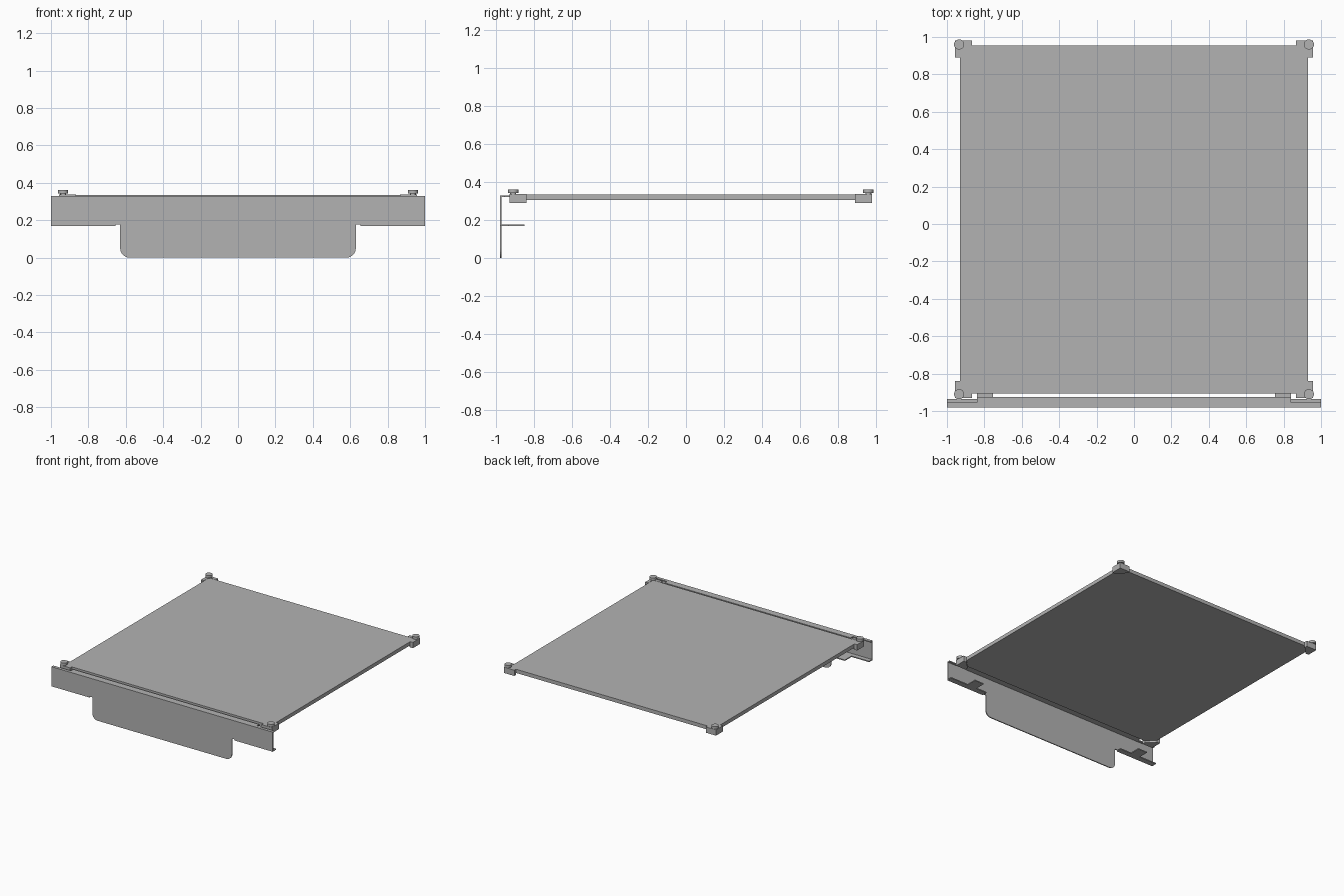
import bpy, bmesh, math

if "Cube" in bpy.data.objects:
    bpy.data.objects.remove(bpy.data.objects["Cube"])

grey = bpy.data.materials.new("light grey metal")
grey.use_nodes = True
GREY = (0.45, 0.45, 0.45, 1)
grey.diffuse_color = GREY
grey.node_tree.nodes["Principled BSDF"].inputs["Base Color"].default_value = GREY


def prism(name, outline, lo, hi, axis="z"):
    """Extrude an outline: (x, y) along z, or (x, z) along y."""
    bm = bmesh.new()
    place = (lambda a, b, c: (a, b, c)) if axis == "z" else (lambda a, b, c: (a, c, b))
    face = bm.faces.new([bm.verts.new(place(a, b, lo)) for a, b in outline])
    ext = bmesh.ops.extrude_face_region(bm, geom=[face])
    moved = [v for v in ext["geom"] if isinstance(v, bmesh.types.BMVert)]
    step = (0, 0, hi - lo) if axis == "z" else (0, hi - lo, 0)
    bmesh.ops.translate(bm, verts=moved, vec=step)
    bmesh.ops.recalc_face_normals(bm, faces=bm.faces)
    mesh = bpy.data.meshes.new(name)
    bm.to_mesh(mesh)
    bm.free()
    mesh.materials.append(grey)
    obj = bpy.data.objects.new(name, mesh)
    bpy.context.collection.objects.link(obj)
    return obj


def disc(cx, cy, r, n=24):
    return [(cx + r * math.cos(math.tau * i / n), cy + r * math.sin(math.tau * i / n))
            for i in range(n)]


def mirrored(half):
    """Complete a right-hand outline with its mirror image."""
    return half + [(-x, y) for x, y in reversed(half)]


# Main panel
prism("panel", mirrored([(0.93, -0.905), (0.93, 0.955)]), 0.305, 0.335)

# Corner clips with a triangular base, L-shaped wall and thumb screw
for sy, row, edge in ((-1, "front", -0.93), (1, "back", 0.98)):
    for sx, side in ((-1, "right"), (1, "left")):
        name = f"{row}_{side}"

        def corner(points):
            return [(sx * (0.957 - u), edge - sy * v) for u, v in points]

        prism(name + "_clip_base",
              corner([(0, 0), (0.092, 0), (0.092, 0.025), (0.027, 0.09), (0, 0.09)]),
              0.29, 0.305)
        prism(name + "_clip_wall",
              corner([(0, 0), (0.092, 0), (0.092, 0.025), (0.027, 0.025),
                      (0.027, 0.09), (0, 0.09)]), 0.305, 0.337)
        cx, cy = sx * 0.935, edge - sy * 0.02
        for part, r, lo, hi in (("neck", 0.016, 0.335, 0.345), ("head", 0.027, 0.342, 0.362)):
            obj = prism(f"{name}_screw_{part}", disc(cx, cy, r), lo, hi)
            for f in obj.data.polygons:
                f.use_smooth = abs(f.normal.z) < 0.5
            obj.data.set_sharp_from_angle(angle=math.radians(40))

# Front sheet with a round-cornered lower tab and bend reliefs
R = 0.05
arc = [(0.63 - R + R * math.cos(a), R + R * math.sin(a))
       for a in (-math.pi / 2 * i / 8 for i in range(9))]
sheet = [(1, 0.33), (1, 0.17), (0.655, 0.17), (0.655, 0.178), (0.63, 0.178)] + arc
prism("front_sheet", mirrored(sheet), -0.98, -0.972, "y")

# Top return flange, wider between the clips
prism("top_flange", mirrored([(1, -0.973), (1, -0.955), (0.84, -0.955), (0.84, -0.925)]),
      0.322, 0.33)

# Lower flanges with mounting tabs
for sx, side in ((-1, "right"), (1, "left")):
    flange = [(0.655, -0.973), (1, -0.973), (1, -0.935), (0.84, -0.935),
              (0.84, -0.85), (0.755, -0.85), (0.755, -0.935), (0.655, -0.935)]
    prism(side + "_lower_flange", [(sx * x, y) for x, y in flange], 0.17, 0.178)
